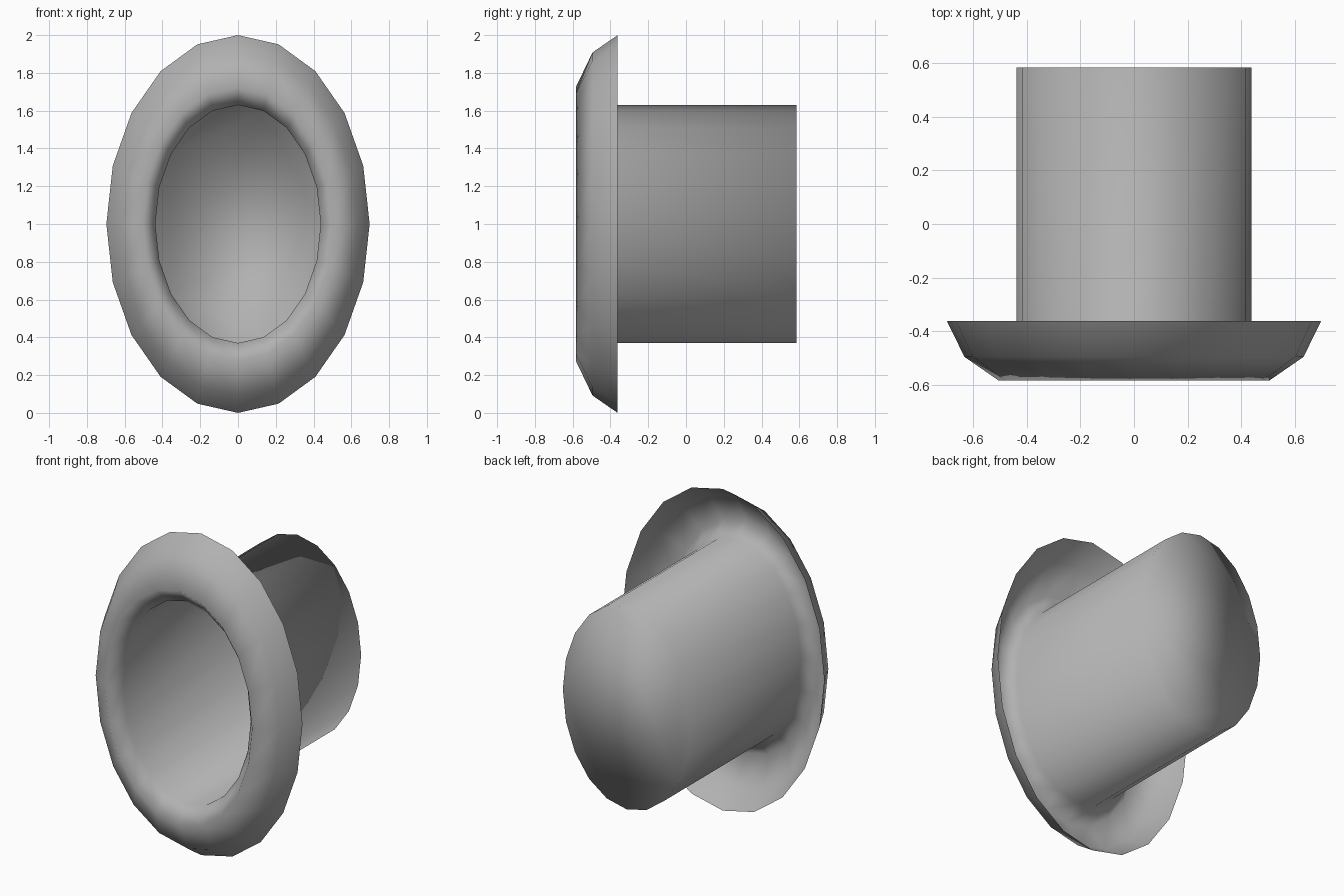
import bpy, bmesh, math

if "Cube" in bpy.data.objects:
    bpy.data.objects.remove(bpy.data.objects["Cube"])

SIDES = 20
# profile rings from outer rim, over the front lip, to the tube's back end: (y, half width x, half height z)
PROFILE = [
    (-0.362, 0.697, 1.00),
    (-0.495, 0.632, 0.908),
    (-0.583, 0.505, 0.725),
    (-0.50, 0.438, 0.63),
    (0.584, 0.438, 0.63),
]

bm = bmesh.new()


def ring(y, rx, rz):
    return [bm.verts.new((rx * math.sin(2 * math.pi * i / SIDES), y,
                          1.0 + rz * math.cos(2 * math.pi * i / SIDES)))
            for i in range(SIDES)]


rings = [ring(*p) for p in PROFILE]

# flange shell and tube wall
for a, b in zip(rings, rings[1:]):
    for i in range(SIDES):
        j = (i + 1) % SIDES
        bm.faces.new((a[i], a[j], b[j], b[i]))

# closed back end
bm.faces.new(rings[-1])

for f in bm.faces:
    f.smooth = True
bm.normal_update()
# front lip must face -y
if sum(f.normal.y for f in bm.faces if f.calc_center_median().y < -0.4) > 0:
    bmesh.ops.reverse_faces(bm, faces=bm.faces[:])

mesh = bpy.data.meshes.new("flanged_tube")
bm.to_mesh(mesh)
bm.free()
obj = bpy.data.objects.new("flanged_tube", mesh)
bpy.context.collection.objects.link(obj)

# darker grey
mat = bpy.data.materials.new("mid_grey")
mat.diffuse_color = (0.44, 0.44, 0.44, 1)
mat.use_nodes = True
mat.node_tree.nodes["Principled BSDF"].inputs["Base Color"].default_value = mat.diffuse_color
mesh.materials.append(mat)
